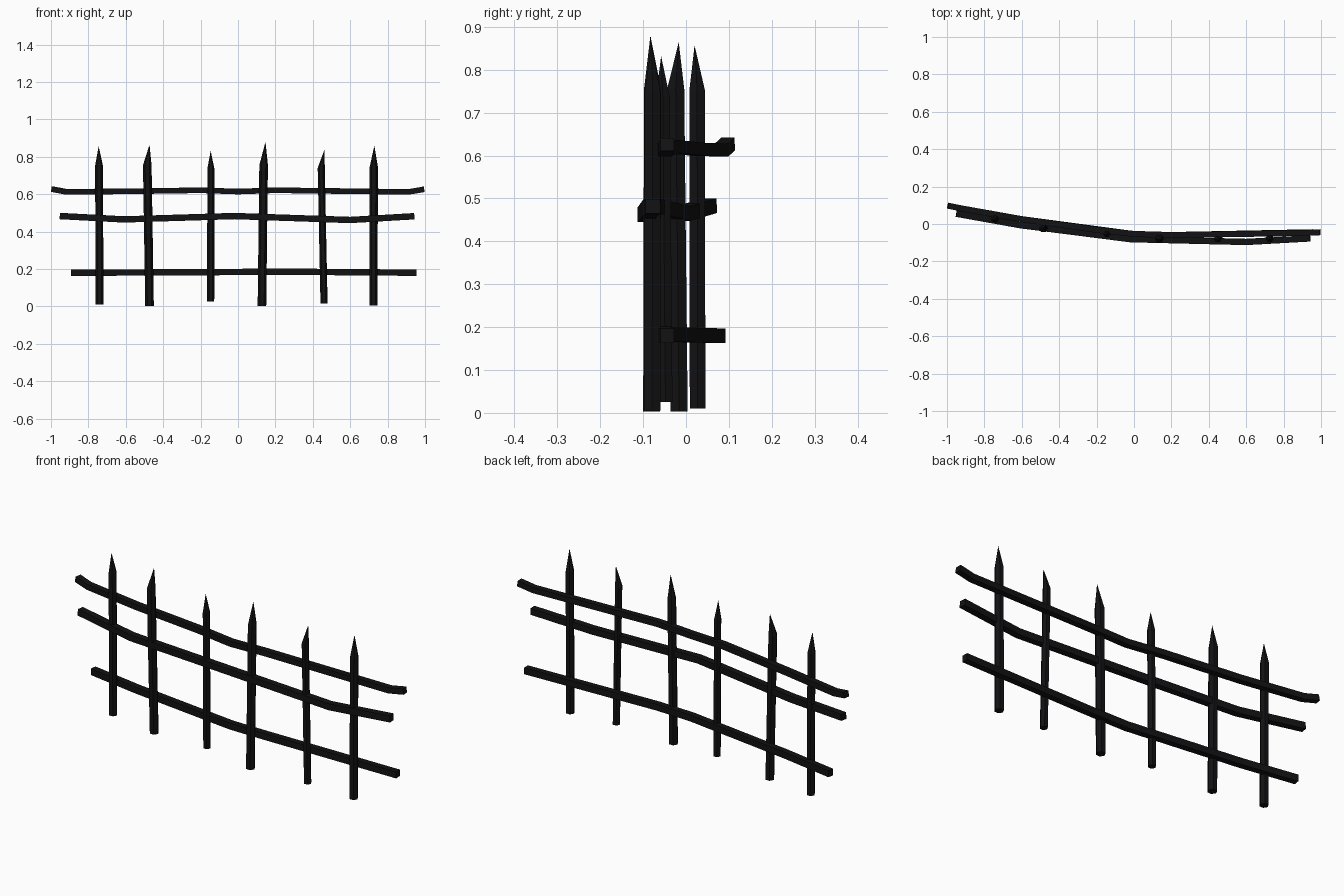
import bpy, bmesh, math
from mathutils import Vector

if "Cube" in bpy.data.objects:
    bpy.data.objects.remove(bpy.data.objects["Cube"])

mat = bpy.data.materials.new("black_iron")
mat.diffuse_color = (0.006, 0.006, 0.007, 1)
mat.use_nodes = True
mat.node_tree.nodes["Principled BSDF"].inputs["Base Color"].default_value = mat.diffuse_color


def finish(name, bm):
    bmesh.ops.recalc_face_normals(bm, faces=bm.faces)
    me = bpy.data.meshes.new(name)
    bm.to_mesh(me)
    bm.free()
    me.materials.append(mat)
    ob = bpy.data.objects.new(name, me)
    bpy.context.collection.objects.link(ob)


def bridge(bm, a, b):
    n = len(a)
    for i in range(n):
        bm.faces.new((a[i], a[(i + 1) % n], b[(i + 1) % n], b[i]))


# Six-sided pointed picket, leaning from foot to shoulder to tip
def picket(name, radius, foot, shoulder, tip):
    bm = bmesh.new()
    rings = []
    for c in (foot, shoulder):
        rings.append([bm.verts.new(Vector(c) + radius * Vector(
            (math.cos(k * math.pi / 3), math.sin(k * math.pi / 3), 0)))
            for k in range(6)])
    bridge(bm, *rings)
    bm.faces.new(rings[0])
    point = bm.verts.new(tip)
    for i in range(6):
        bm.faces.new((rings[1][i], rings[1][(i + 1) % 6], point))
    finish(name, bm)


# Square bar swept along a bent path
def rail(name, path, depth, height):
    bm = bmesh.new()
    pts = [Vector(p) for p in path]
    rings = []
    for i, p in enumerate(pts):
        d = pts[min(i + 1, len(pts) - 1)] - pts[max(i - 1, 0)]
        d.normalize()
        side = Vector((-d.y, d.x, 0)).normalized() * depth / 2
        up = d.cross(side).normalized() * height / 2
        rings.append([bm.verts.new(p + s * side + u * up)
                      for s, u in ((-1, -1), (1, -1), (1, 1), (-1, 1))])
    for a, b in zip(rings, rings[1:]):
        bridge(bm, a, b)
    bm.faces.new(rings[0])
    bm.faces.new(rings[-1])
    finish(name, bm)


# Pickets, left to right
pickets = [
    (0.021, (-0.740, 0.027, 0.010), (-0.743, 0.026, 0.752), (-0.745, 0.020, 0.857)),
    (0.023, (-0.473, -0.016, 0.003), (-0.485, -0.024, 0.755), (-0.473, -0.017, 0.865)),
    (0.019, (-0.146, -0.048, 0.025), (-0.145, -0.054, 0.735), (-0.146, -0.058, 0.832)),
    (0.023, (0.128, -0.080, 0.003), (0.137, -0.078, 0.755), (0.147, -0.083, 0.880)),
    (0.019, (0.460, -0.082, 0.015), (0.445, -0.080, 0.740), (0.463, -0.082, 0.840)),
    (0.022, (0.724, -0.079, 0.005), (0.726, -0.078, 0.745), (0.729, -0.080, 0.860)),
]
for i, p in enumerate(pickets):
    picket(f"picket_{i + 1}", *p)

# Top and bottom rails run behind the pickets, middle rail in front
rail("top_rail", [(-0.995, 0.098, 0.627), (-0.92, 0.083, 0.613), (-0.6, 0.026, 0.615),
                  (-0.2, -0.031, 0.621), (0, -0.053, 0.614), (0.2, -0.059, 0.621),
                  (0.91, -0.048, 0.612), (0.995, -0.044, 0.626)], 0.032, 0.03)
rail("middle_rail", [(-0.95, 0.055, 0.483), (-0.61, -0.006, 0.465), (-0.02, -0.081, 0.483),
                     (0.6, -0.096, 0.462), (0.942, -0.077, 0.482)], 0.034, 0.034)
rail("bottom_rail", [(-0.89, 0.076, 0.18), (-0.6, 0.026, 0.181), (0, -0.054, 0.184),
                     (0.2, -0.059, 0.186), (0.955, -0.044, 0.18)], 0.032, 0.034)
